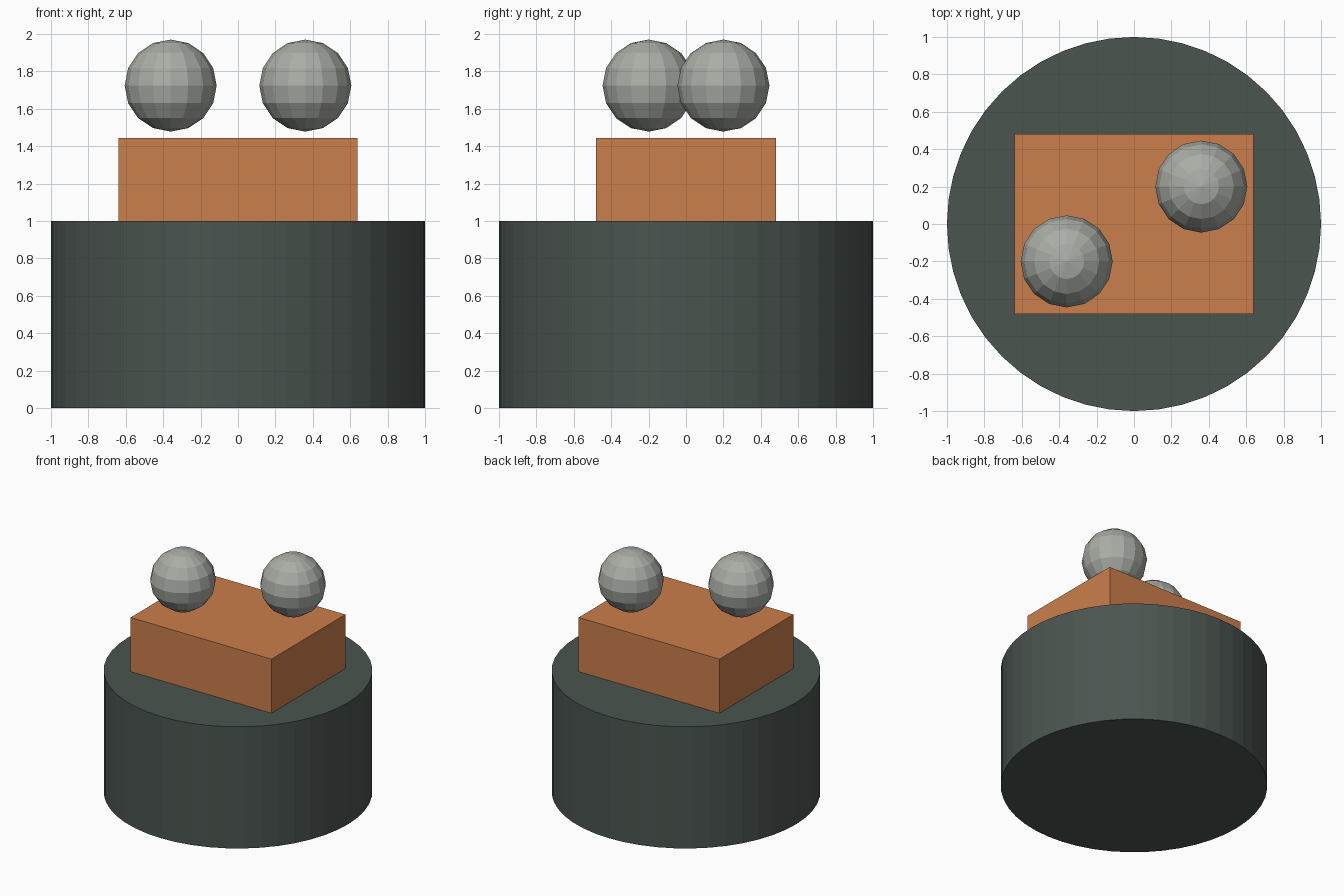
import bpy

cube = bpy.data.objects.get("Cube")
if cube:
    bpy.data.objects.remove(cube, do_unlink=True)


def material(name, rgb):
    mat = bpy.data.materials.new(name)
    mat.use_nodes = True
    mat.diffuse_color = (*rgb, 1)
    mat.node_tree.nodes["Principled BSDF"].inputs["Base Color"].default_value = (*rgb, 1)
    return mat


def finish(name, mat):
    obj = bpy.context.object
    obj.name = name
    obj.data.materials.append(mat)
    return obj


dark_green = material("dark green grey", (0.07, 0.09, 0.08))
orange = material("burnt orange", (0.60, 0.21, 0.07))
grey = material("light grey", (0.40, 0.42, 0.38))

# Round base
bpy.ops.mesh.primitive_cylinder_add(vertices=48, radius=1, depth=1, location=(0, 0, 0.5))
finish("round_base", dark_green)

# Block resting on the base
bpy.ops.mesh.primitive_cube_add(size=1, location=(0, 0, 1.222))
block = finish("block", orange)
block.scale = (1.28, 0.96, 0.444)

# Pair of faceted balls floating over opposite corners
for name, side in (("right_ball", -1), ("left_ball", 1)):
    bpy.ops.mesh.primitive_uv_sphere_add(segments=16, ring_count=8, radius=0.246,
                                         location=(0.36 * side, 0.2 * side, 1.724))
    finish(name, grey)
